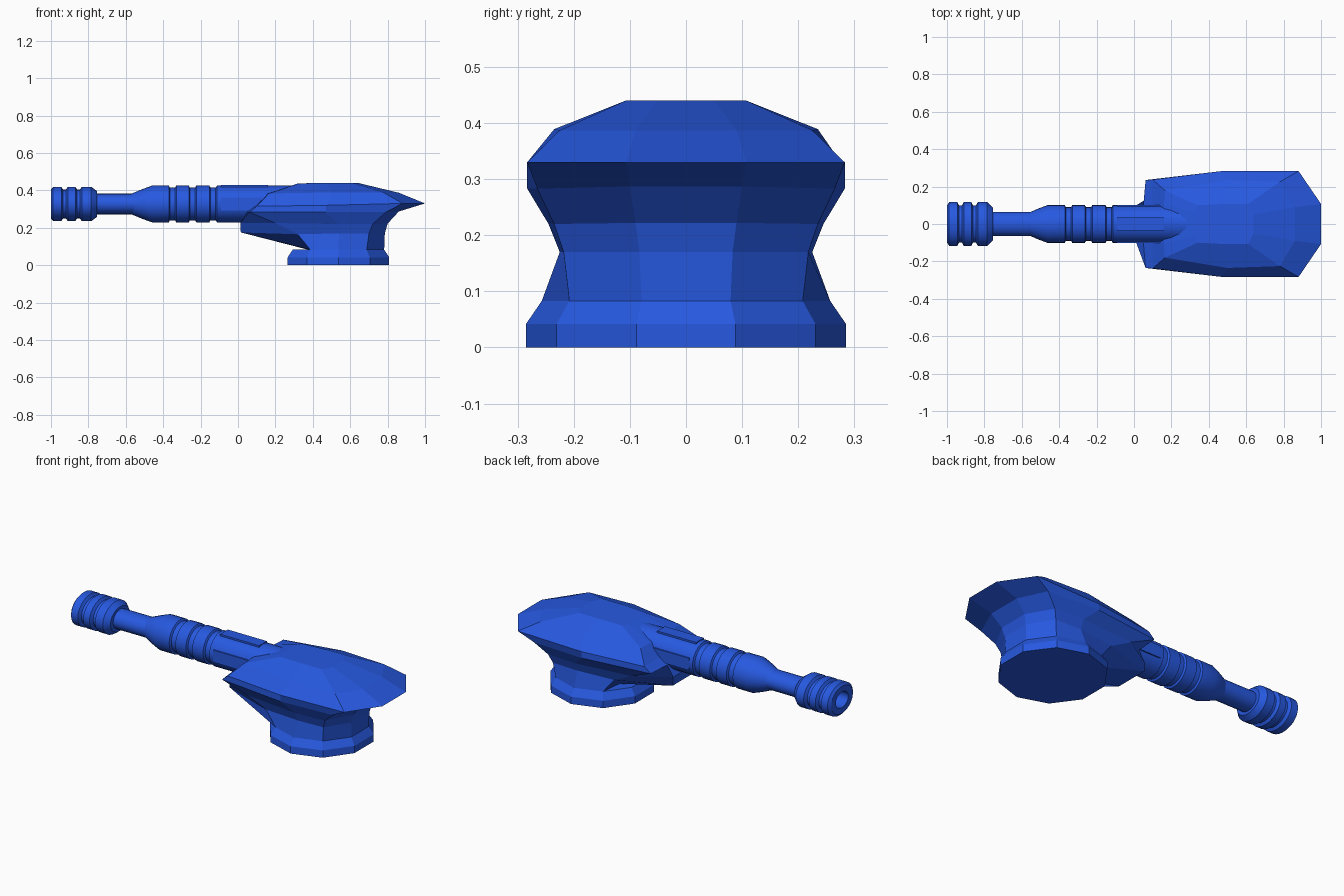
import bpy, bmesh, math
from mathutils import Matrix

if "Cube" in bpy.data.objects:
    bpy.data.objects.remove(bpy.data.objects["Cube"])

blue = bpy.data.materials.new("blue_paint")
blue.diffuse_color = (0.02, 0.1, 0.75, 1)
blue.use_nodes = True
blue.node_tree.nodes["Principled BSDF"].inputs["Base Color"].default_value = blue.diffuse_color
AXIS_Z = 0.327


def finish(bm, name, smooth=False):
    bmesh.ops.recalc_face_normals(bm, faces=bm.faces)
    mesh = bpy.data.meshes.new(name)
    bm.to_mesh(mesh)
    bm.free()
    obj = bpy.data.objects.new(name, mesh)
    bpy.context.collection.objects.link(obj)
    mesh.materials.append(blue)
    if smooth:
        bpy.ops.object.select_all(action='DESELECT')
        obj.select_set(True)
        bpy.context.view_layer.objects.active = obj
        bpy.ops.object.shade_smooth_by_angle(angle=math.radians(25))
    return obj


def loft(name, rings, smooth=False):
    bm = bmesh.new()
    loops = [[bm.verts.new(p) for p in ring] for ring in rings]
    for a, b in zip(loops, loops[1:]):
        n = len(a)
        for i in range(n):
            j = (i + 1) % n
            bm.faces.new((a[i], a[j], b[j], b[i]))
    bm.faces.new(loops[0])
    bm.faces.new(loops[-1])
    return finish(bm, name, smooth)


def mirrored(half):
    return half + [(x, -y, z) for x, y, z in reversed(half)]


def decagon(r, z, cx=0.537):
    angles = [math.radians(162 - 36 * i) for i in range(5)]
    return [(cx + r * math.cos(a), r * math.sin(a), z) for a in angles]


# Faceted turret: ten-sided ring, neck, flared belly, rim and roof
neck = decagon(0.257, 0.083)
chin = [(0.37, 0.08, 0.084)] + neck[1:]
halves = [
    decagon(0.285, 0), decagon(0.285, 0.042), neck, chin,
    [(0.015, 0.1, 0.175), (0.32, 0.2, 0.165), (0.54, 0.225, 0.17),
     (0.70, 0.218, 0.17), (0.785, 0.083, 0.17)],
    [(0.012, 0.1, 0.225), (0.2, 0.215, 0.225), (0.54, 0.245, 0.22),
     (0.72, 0.235, 0.22), (0.80, 0.09, 0.222)],
    [(0.05, 0.1, 0.285), (0.062, 0.235, 0.283), (0.47, 0.283, 0.283),
     (0.79, 0.265, 0.283), (0.86, 0.1, 0.287)],
    [(0.10, 0.1, 0.32), (0.10, 0.237, 0.315), (0.47, 0.283, 0.32),
     (0.88, 0.283, 0.33), (1.0, 0.107, 0.33)],
    [(0.16, 0.1, 0.383), (0.165, 0.18, 0.383), (0.50, 0.235, 0.389),
     (0.78, 0.225, 0.387), (0.86, 0.09, 0.387)],
    [(0.32, 0.07, 0.437), (0.34, 0.1, 0.437), (0.48, 0.107, 0.44),
     (0.61, 0.107, 0.44), (0.64, 0.05, 0.44)],
]
loft("turret_body", [mirrored(h) for h in halves])


def lathe(name, profile, wide, sides=24):
    rings = []
    for x, r in profile:
        rings.append([(x, wide * r * math.cos(t), AXIS_Z + r * math.sin(t))
                      for t in (2 * math.pi * i / sides for i in range(sides))])
    return loft(name, rings, True)


# Muzzle brake with hollow bore and two grooves
lathe("muzzle_brake", [
    (-0.85, 0.045), (-1.0, 0.045), (-1.0, 0.078), (-0.988, 0.092), (-0.945, 0.092),
    (-0.935, 0.077), (-0.92, 0.077), (-0.91, 0.092), (-0.87, 0.092),
    (-0.86, 0.077), (-0.845, 0.077), (-0.835, 0.092), (-0.785, 0.092),
    (-0.755, 0.07), (-0.755, 0.03)], 1.27)

# Slim barrel tube
lathe("barrel_tube", [(-0.80, 0.055), (-0.5, 0.055)], 1.17)

# Tapered sleeve with ring grooves, running into the turret
sleeve = [(-0.57, 0.055), (-0.51, 0.08), (-0.46, 0.098)]
for g in (-0.35, -0.243, -0.133):
    sleeve += [(g - 0.02, 0.098), (g - 0.014, 0.087), (g + 0.014, 0.087), (g + 0.02, 0.098)]
sleeve += [(0.34, 0.098)]
lathe("barrel_sleeve", sleeve, 1.04)

# Thin access panels on top and both sides of the sleeve
for label, angle in (("top", 0), ("left", 90), ("right", -90)):
    bm = bmesh.new()
    place = (Matrix.Translation((0.035, 0, AXIS_Z))
             @ Matrix.Rotation(math.radians(angle), 4, 'X')
             @ Matrix.Translation((0, 0, 0.095))
             @ Matrix.Diagonal((0.25, 0.07, 0.013, 1)))
    bmesh.ops.create_cube(bm, size=1, matrix=place)
    finish(bm, "sleeve_panel_" + label)
